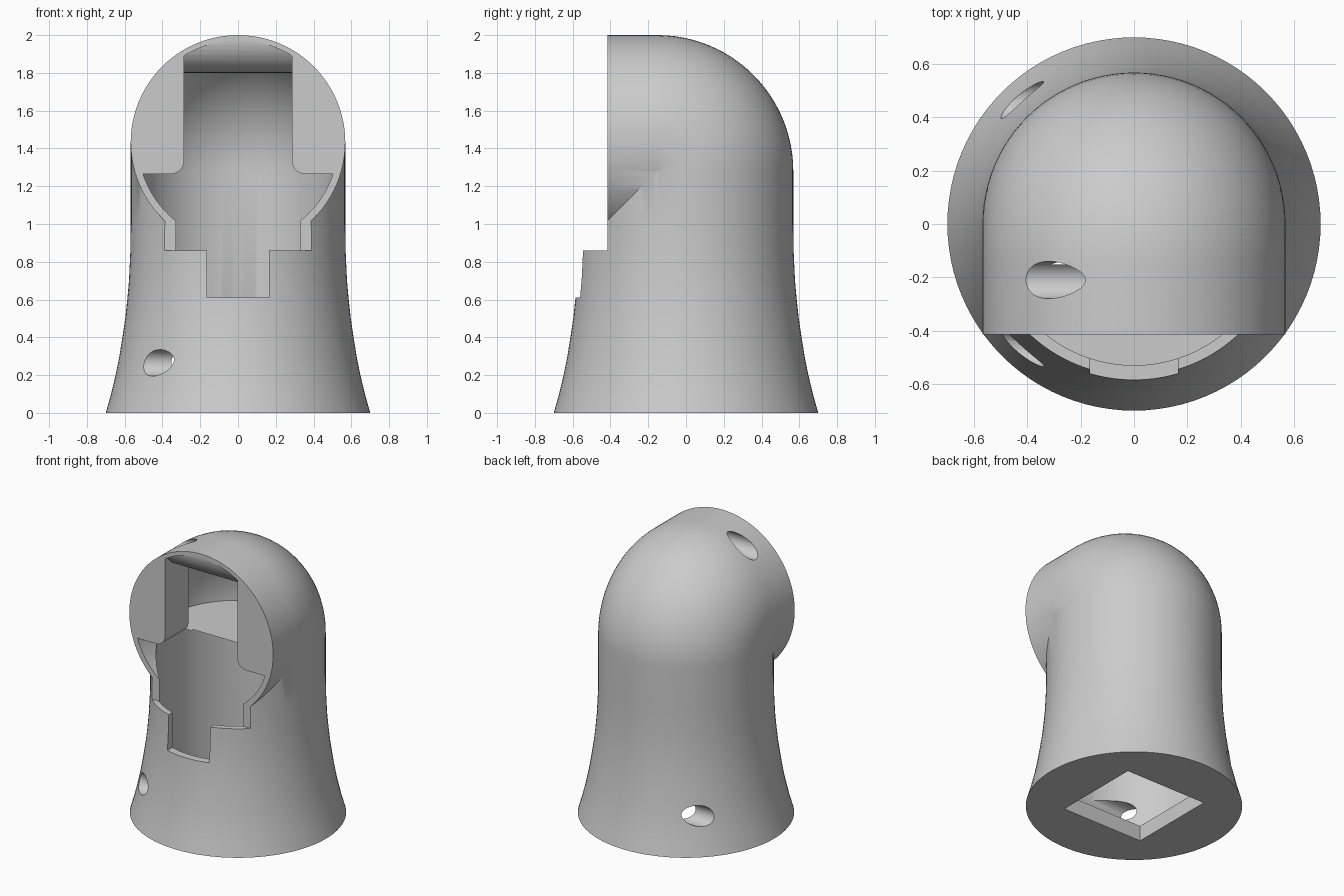
import bpy, bmesh, math
from math import sin, cos, pi

if "Cube" in bpy.data.objects:
    bpy.data.objects.remove(bpy.data.objects["Cube"])

N = 96
R, RIN = 0.568, 0.53       # outer and inner tube radius
Y0, Z0 = -0.152, 1.28      # axis of the elbow bend
BEND = 0.152               # bend radius of the tube centre line
ZC = Z0 + BEND             # height of the front tube centre


def finish(bm, name):
    bmesh.ops.recalc_face_normals(bm, faces=bm.faces[:])
    me = bpy.data.meshes.new(name)
    bm.to_mesh(me)
    bm.free()
    ob = bpy.data.objects.new(name, me)
    bpy.context.collection.objects.link(ob)
    return ob


def loft(name, rings):
    bm = bmesh.new()
    vs = [[bm.verts.new(p) for p in r] for r in rings]
    n = len(vs[0])
    for a, b in zip(vs, vs[1:]):
        for i in range(n):
            j = (i + 1) % n
            bm.faces.new((a[i], a[j], b[j], b[i]))
    bm.faces.new(vs[0][::-1])
    bm.faces.new(vs[-1])
    return finish(bm, name)


def hull(name, pts):
    bm = bmesh.new()
    for p in pts:
        bm.verts.new(p)
    res = bmesh.ops.convex_hull(bm, input=bm.verts[:])
    junk = [v for v in bm.verts if not v.link_faces]
    bmesh.ops.delete(bm, geom=junk, context='VERTS')
    return finish(bm, name)


def angles(n=N):
    return [2 * pi * i / n for i in range(n)]


def ring_z(r, z):
    return [(r * cos(a), r * sin(a), z) for a in angles()]


def ring_y(r, y):
    return [(r * cos(a), y, ZC + r * sin(a)) for a in angles()]


def tube_x(name, x0, x1, y, z, r):
    return loft(name, [[(x, y + r * cos(a), z + r * sin(a)) for a in angles(32)] for x in (x0, x1)])


def box(name, x0, x1, y0, y1, z0, z1):
    return hull(name, [(x, y, z) for x in (x0, x1) for y in (y0, y1) for z in (z0, z1)])


def elbow(name, r, zlow):
    # outer quarter of the bend, cut off at the bend axis
    t0 = math.acos(-BEND / r)
    ts = [a for a in angles() if BEND + r * cos(a) > 0] + [t0, -t0]
    pts = []
    for t in ts:
        rho = max(BEND + r * cos(t), 0)
        for k in range(25):
            a = pi / 2 * k / 24
            pts.append((r * sin(t), Y0 + rho * cos(a), Z0 + rho * sin(a)))
        pts.append((r * sin(t), Y0 + rho, zlow))
    return hull(name, pts)


def boolean(ob, other, op):
    m = ob.modifiers.new("bool", 'BOOLEAN')
    m.operation, m.solver, m.object = op, 'EXACT', other
    bpy.context.view_layer.objects.active = ob
    bpy.ops.object.modifier_apply(modifier=m.name)
    bpy.data.objects.remove(other)


# flared upright body, elbow bend and front tube
profile = [(0, .70), (.1, .672), (.2, .648), (.3, .628), (.4, .612), (.5, .597),
           (.6, .586), (.7, .577), (.85, .570), (1.0, R), (Z0, R)]
body = loft("elbow_housing", [ring_z(r, z) for z, r in profile])
boolean(body, loft("front_tube", [ring_y(R, -0.415), ring_y(R, Y0)]), 'UNION')
boolean(body, elbow("bend", R, Z0), 'UNION')

# hollow interior: upright bore, bend, and lower half of the front tube
boolean(body, loft("bore", [ring_z(RIN, .11), ring_z(RIN, 1.265)]), 'DIFFERENCE')
boolean(body, elbow("bend_bore", RIN, 1.265), 'DIFFERENCE')
low = [p for y in (-.8, -.05) for p in ring_y(RIN, y) if p[2] < 1.25]
w = math.sqrt(RIN ** 2 - (ZC - 1.265) ** 2)
low += [(s * w, y, 1.265) for s in (-1, 1) for y in (-.8, -.05)]
boolean(body, hull("mouth", low), 'DIFFERENCE')

# front wall trimmed flat, with a narrow notch below
boolean(body, box("front_trim", -.8, .8, -.9, -.415, .86, 2.2), 'DIFFERENCE')
boolean(body, box("notch", -.165, .165, -.9, -.3, .61, .95), 'DIFFERENCE')

# upper slot with a rounded lip along its top, limited by the tube arc
side = [(-.7, 1.2), (-.10, 1.2), (-.10, 1.8)]
side += [(-.23 - .18 * cos(a), 1.975 - .175 * sin(a)) for a in [pi / 2 * k / 10 for k in range(10, -1, -1)]]
side += [(-.7, 1.975)]
slot = loft("slot", [[(x, y, z) for y, z in side] for x in (-.285, .285)])
boolean(slot, loft("slot_limit", [ring_y(.54, -.9), ring_y(.54, 0)]), 'INTERSECT')
boolean(body, slot, 'DIFFERENCE')

# rounded lower corners of the slot
arc = [(.355 - .07 * sin(a), 1.335 - .07 * cos(a)) for a in [pi / 2 * k / 6 for k in range(7)]]
flare = [(.355, 1.25)] + arc
flare += [(-x, z) for x, z in flare[::-1]]
boolean(body, loft("slot_flare", [[(x, y, z) for x, z in flare] for y in (-.7, -.12)]), 'DIFFERENCE')

# square socket in the floor
boolean(body, box("socket", -.32, .32, -.32, .32, -.1, .2), 'DIFFERENCE')

# sideways screw holes from the left
for y in (-.465, .465):
    boolean(body, tube_x("base_hole", -.9, .1, y, .265, .07), 'DIFFERENCE')
boolean(body, tube_x("top_hole", -.7, .1, -.21, 1.90, .07), 'DIFFERENCE')

bpy.ops.object.select_all(action='DESELECT')
body.select_set(True)
bpy.context.view_layer.objects.active = body
bpy.ops.object.shade_smooth_by_angle(angle=math.radians(30))
